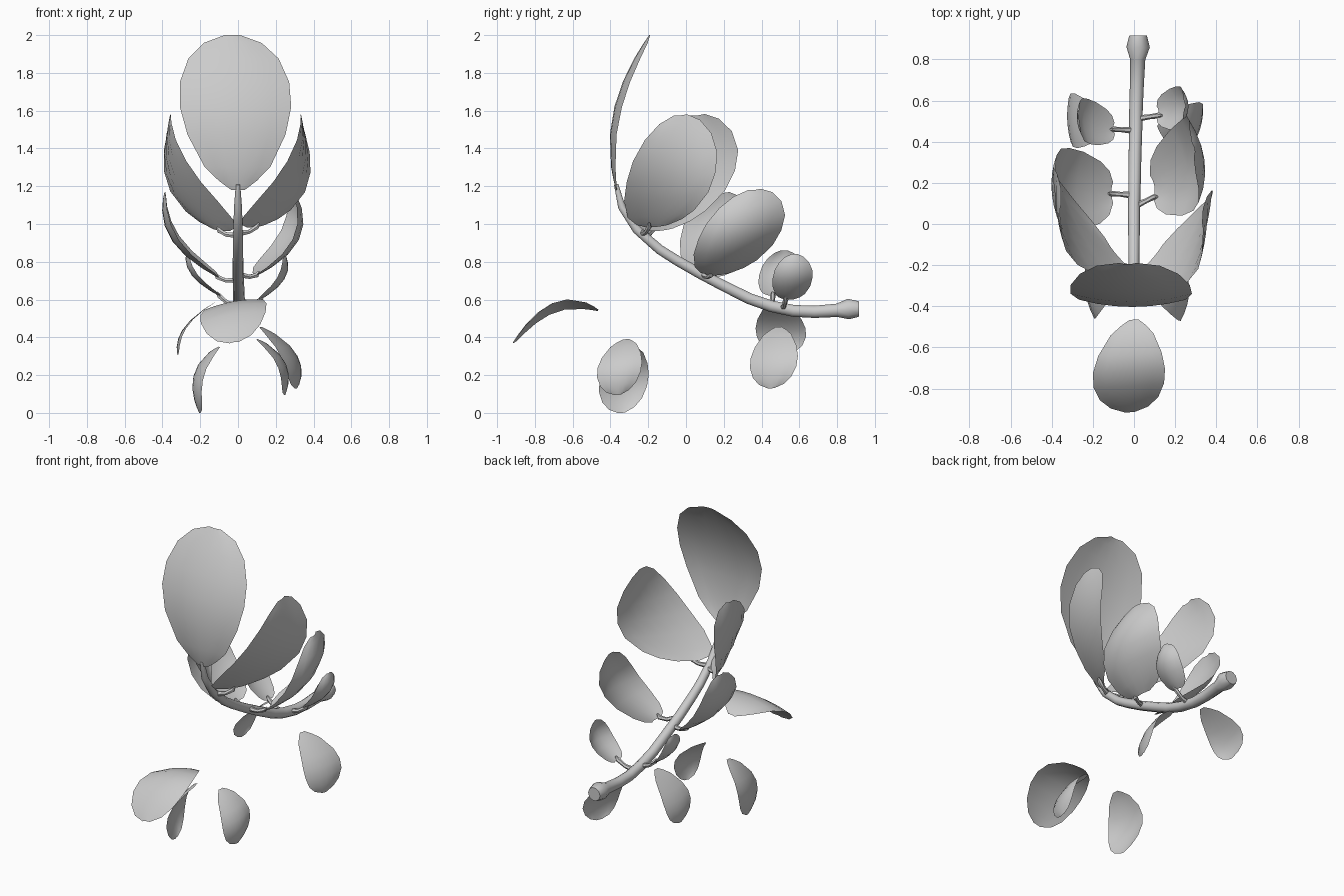
import bpy, bmesh, math
from mathutils import Vector as V

if "Cube" in bpy.data.objects:
    bpy.data.objects.remove(bpy.data.objects["Cube"])

grey = bpy.data.materials.new("plain grey")
grey.diffuse_color = (0.6, 0.6, 0.6, 1)
grey.use_nodes = True
grey.node_tree.nodes["Principled BSDF"].inputs["Base Color"].default_value = grey.diffuse_color


def finish(name, bm):
    me = bpy.data.meshes.new(name)
    bm.to_mesh(me)
    bm.free()
    me.materials.append(grey)
    ob = bpy.data.objects.new(name, me)
    bpy.context.collection.objects.link(ob)
    bpy.ops.object.select_all(action='DESELECT')
    ob.select_set(True)
    bpy.context.view_layer.objects.active = ob
    bpy.ops.object.shade_smooth_by_angle(angle=math.radians(45))
    return ob


def tube(name, path, radii, sides=8):
    """Tapered tube along a path, capped at both ends."""
    pts = [V(p) for p in path]
    whole = (pts[-1] - pts[0]).normalized()
    ref = V((1, 0, 0)) if abs(whole.x) < 0.6 else V((0, 1, 0))
    bm = bmesh.new()
    rings = []
    for i, (p, r) in enumerate(zip(pts, radii)):
        t = (pts[min(i + 1, len(pts) - 1)] - pts[max(i - 1, 0)]).normalized()
        a = (ref - t * ref.dot(t)).normalized()
        b = t.cross(a)
        angs = [2 * math.pi * k / sides for k in range(sides)]
        rings.append([bm.verts.new(p + (a * math.cos(q) + b * math.sin(q)) * r) for q in angs])
    for r0, r1 in zip(rings, rings[1:]):
        for k in range(sides):
            j = (k + 1) % sides
            bm.faces.new((r0[k], r0[j], r1[j], r1[k]))
    bm.faces.new(rings[0][::-1])
    bm.faces.new(rings[-1])
    bmesh.ops.recalc_face_normals(bm, faces=bm.faces[:])
    return finish(name, bm)


# Leaf outlines: (position along leaf, relative half width)
EGG = [(0, .12), (.06, .34), (.15, .59), (.36, .88), (.54, 1), (.70, .98),
       (.85, .81), (.95, .52), (1, .14)]
BROAD = [(0, .25), (.04, .53), (.12, .75), (.29, .95), (.47, 1), (.65, .95),
         (.82, .75), (.94, .46), (1, .15)]


def leaf(name, outline, mid, base, tip, centre, edge_a, edge_b, twist=0, cols=6):
    """Curved sheet through base, centre and tip, cupped to meet both edge points."""
    B, T, C, L, R = map(V, (base, tip, centre, edge_a, edge_b))
    q = ((C - B) - (T - B) * mid) / (mid * mid - mid)
    lin = T - B - q
    half, cup = (R - L) / 2, (L + R) / 2 - C
    bm = bmesh.new()
    rows = []
    for u, w in outline:
        m = B + lin * u + q * u * u
        h = half + V((twist * (u - mid), 0, 0))
        row = []
        for k in range(cols + 1):
            v = 2 * k / cols - 1
            row.append(bm.verts.new(m + h * (v * w) + cup * (v * v * w)))
        rows.append(row)
    for r0, r1 in zip(rows, rows[1:]):
        for k in range(cols):
            bm.faces.new((r0[k], r0[k + 1], r1[k + 1], r1[k]))
    return finish(name, bm)


# Main stem with a swollen foot
tube("main_stem",
     [(.02, .915, .55), (.02, .86, .55), (.018, .80, .543), (.014, .68, .535),
      (.01, .57, .54), (.008, .45, .565), (.005, .335, .605), (.003, .2, .672),
      (0, .07, .74), (0, -.05, .808), (0, -.14, .865), (0, -.26, .97),
      (0, -.34, 1.09), (0, -.37, 1.21)],
     [.043, .057, .037, .034, .033, .032, .031, .03, .029, .028, .027, .025, .021, .012], 10)

# Terminal leaf: base, tip, centre, two edge points
leaf("terminal_leaf", EGG, .6, (0, -.37, 1.18), (-.03, -.195, 2.0), (-.015, -.365, 1.67),
     (-.31, -.325, 1.67), (.28, -.325, 1.67))

# Three side pairs: base, tip, centre, front edge, back edge, twist
attached = {
    "upper_right_leaf": ((.10, -.155, .985), (.335, -.03, 1.575), (.315, -.075, 1.25),
                         (.20, -.31, 1.24), (.385, .16, 1.29), -.2),
    "upper_left_leaf": ((-.10, -.13, .965), (-.36, .06, 1.575), (-.335, .015, 1.25),
                        (-.21, -.235, 1.24), (-.395, .265, 1.30), .2),
    "middle_right_leaf": ((.10, .18, .73), (.295, .36, 1.18), (.325, .285, .935),
                          (.295, .07, .93), (.235, .51, .98), 0),
    "middle_left_leaf": ((-.11, .155, .72), (-.39, .2, 1.165), (-.355, .18, .92),
                         (-.32, -.03, .925), (-.32, .37, .95), 0),
    "lower_right_leaf": ((.12, .545, .6), (.25, .575, .84), (.25, .565, .715),
                         (.21, .46, .72), (.21, .67, .72), 0),
    "lower_left_leaf": ((-.10, .465, .62), (-.27, .52, .86), (-.25, .5, .735),
                        (-.22, .39, .74), (-.23, .61, .74), 0),
}
for name, pts in attached.items():
    leaf(name, BROAD, .5, *pts)

# Detached leaves floating below
loose = {
    "loose_front_leaf": ((0, -.465, .545), (-.02, -.915, .375), (-.025, -.745, .555),
                         (-.2, -.75, .505), (.15, -.73, .565)),
    "loose_rear_left_leaf": ((-.12, .48, .585), (-.32, .51, .305), (-.305, .5, .42),
                             (-.285, .37, .43), (-.295, .635, .43)),
    "loose_rear_right_leaf": ((.12, .49, .455), (.31, .45, .13), (.305, .465, .27),
                              (.24, .34, .27), (.325, .59, .28)),
    "loose_right_leaf": ((.10, -.32, .39), (.25, -.36, .095), (.26, -.35, .23),
                         (.22, -.47, .22), (.25, -.235, .25)),
    "loose_left_leaf": ((-.10, -.29, .35), (-.205, -.34, 0), (-.235, -.33, .16),
                        (-.19, -.46, .15), (-.235, -.2, .18)),
}
for name, pts in loose.items():
    leaf(name, EGG, .6, *pts)

# Short stalks joining each side leaf to the stem
joints = {"upper_right": (-.235, .95), "upper_left": (-.225, .94),
          "middle_right": (.085, .735), "middle_left": (.14, .703),
          "lower_right": (.51, .553), "lower_left": (.455, .565)}
for name, (y, z) in joints.items():
    end = V(attached[name + "_leaf"][0])
    start = V((0, y, z))
    end.y = (end.y + y) / 2
    bend = start.lerp(end, .6) - V((0, 0, .012))
    tube(name + "_stalk", [start, bend, end, end + V((end.x * .12, 0, .02))],
         [.018, .012, .014, .006], 6)
